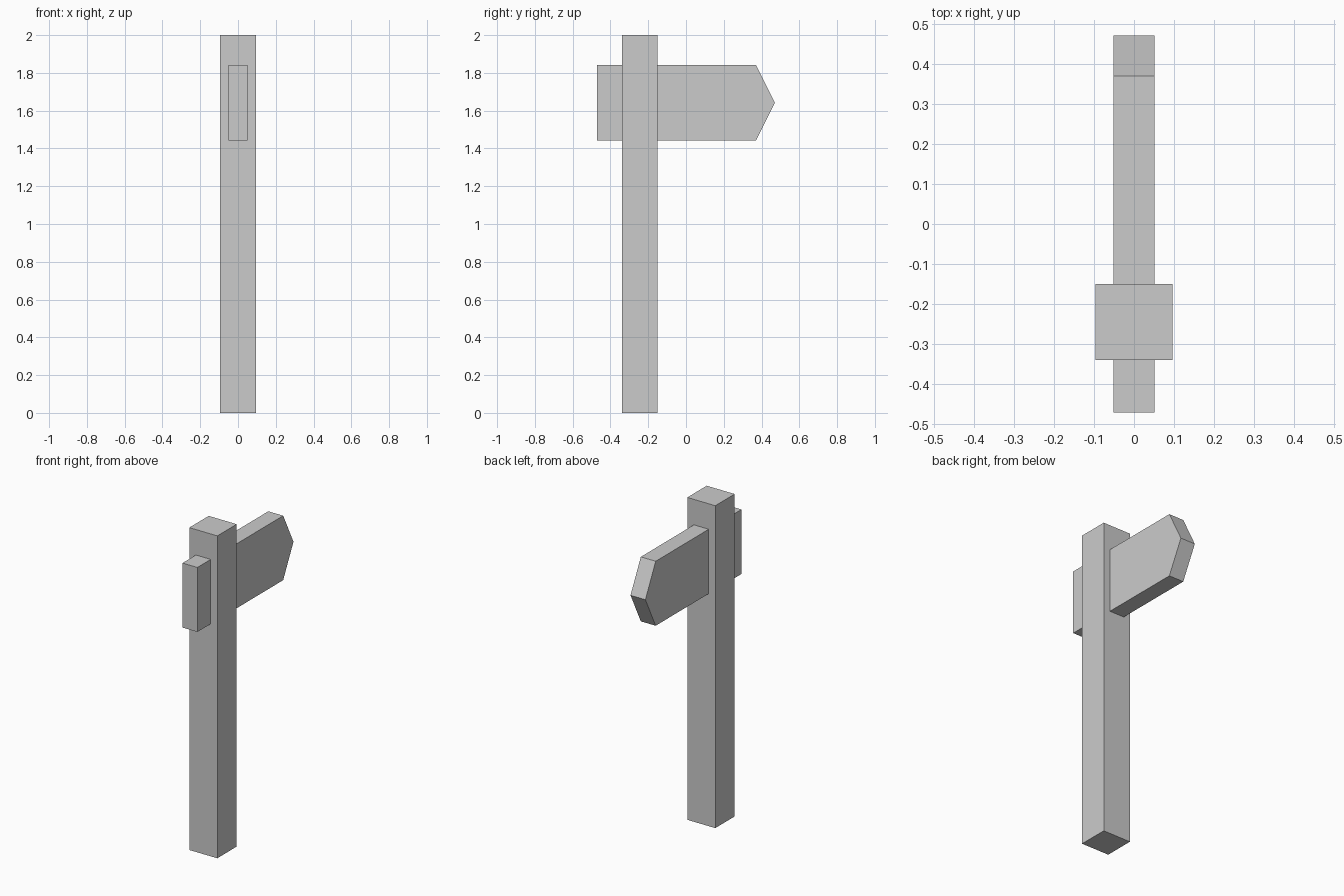
import bpy, bmesh

if "Cube" in bpy.data.objects:
    bpy.data.objects.remove(bpy.data.objects["Cube"])


def extrude_profile(name, points, half_width):
    """Extrude a (y, z) outline symmetrically along x."""
    bm = bmesh.new()
    face = bm.faces.new([bm.verts.new((-half_width, y, z)) for y, z in points])
    ext = bmesh.ops.extrude_face_region(bm, geom=[face])
    verts = [g for g in ext["geom"] if isinstance(g, bmesh.types.BMVert)]
    bmesh.ops.translate(bm, verts=verts, vec=(2 * half_width, 0, 0))
    bmesh.ops.recalc_face_normals(bm, faces=bm.faces)
    mesh = bpy.data.meshes.new(name)
    bm.to_mesh(mesh)
    bm.free()
    obj = bpy.data.objects.new(name, mesh)
    bpy.context.collection.objects.link(obj)
    return obj


# Upright post
extrude_profile("post", [(-0.34, 0), (-0.15, 0), (-0.15, 2), (-0.34, 2)], 0.096)

# Pointed sign board passing through the post
extrude_profile("sign_board", [(-0.471, 1.442), (0.37, 1.442), (0.471, 1.642),
                               (0.37, 1.842), (-0.471, 1.842)], 0.051)
